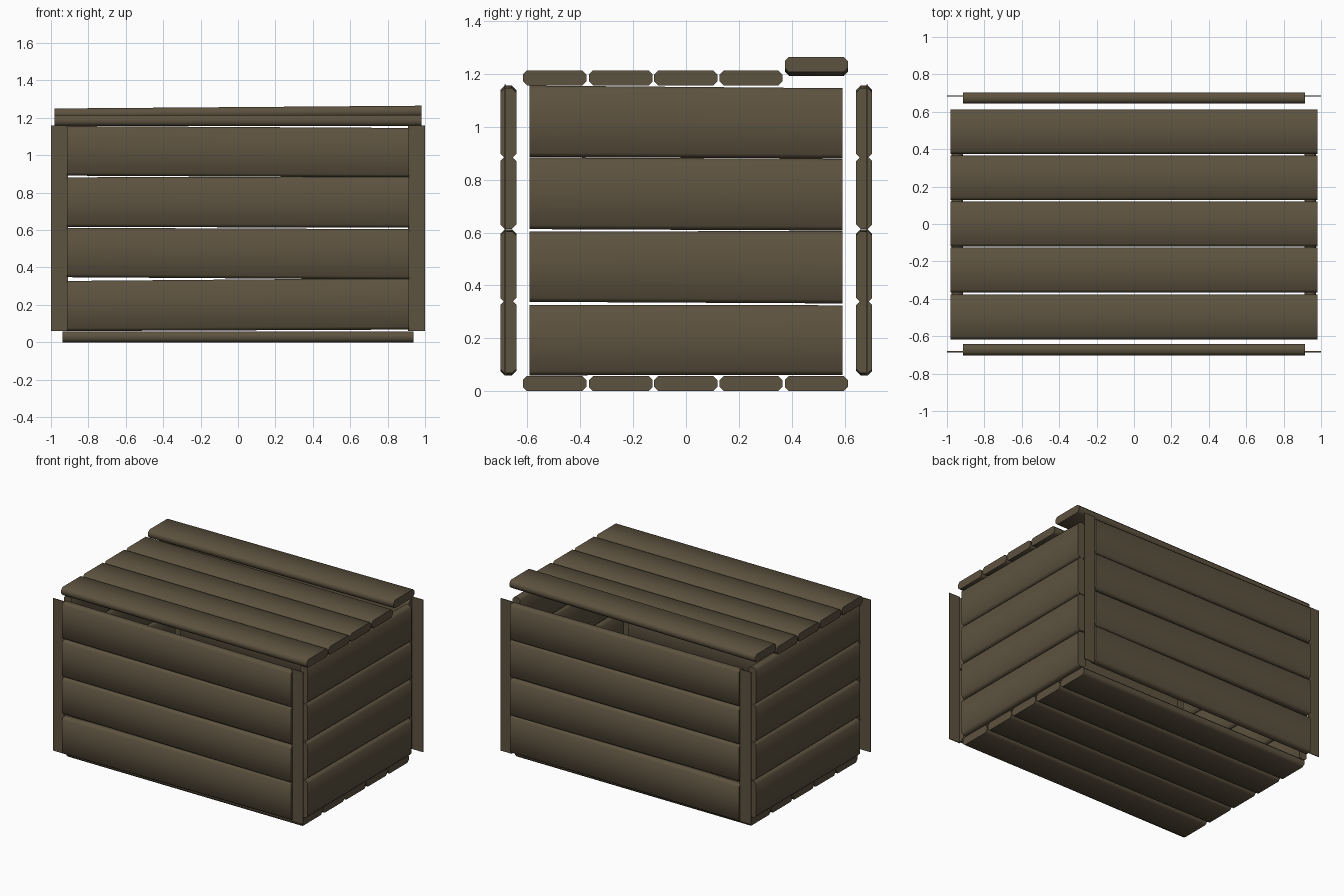
import bpy, bmesh, math

if "Cube" in bpy.data.objects:
    bpy.data.objects.remove(bpy.data.objects["Cube"])

wood = bpy.data.materials.new("weathered_brown_wood")
wood.diffuse_color = (0.108, 0.084, 0.050, 1)
wood.use_nodes = True
wood.node_tree.nodes["Principled BSDF"].inputs["Base Color"].default_value = wood.diffuse_color

# Mapping of (along length, across width, through thickness) to x, y, z
FRONT = lambda l, u, w: (l, w, u)
SIDE = lambda l, u, w: (w, l, u)
FLAT = lambda l, u, w: (l, u, w)


def plank(name, place, half, start, end, thick, thick_end=None, c=0.016):
    """Board with chamfered long edges; start/end give its width range at each end."""
    bm = bmesh.new()
    rings = []
    for l, (u0, u1), (w0, w1) in ((-half, start, thick), (half, end, thick_end or thick)):
        pts = [(u0 + c, w0), (u1 - c, w0), (u1, w0 + c), (u1, w1 - c),
               (u1 - c, w1), (u0 + c, w1), (u0, w1 - c), (u0, w0 + c)]
        rings.append([bm.verts.new(place(l, u, w)) for u, w in pts])
    a, b = rings
    bm.faces.new(a)
    bm.faces.new(b[::-1])
    for i in range(8):
        j = (i + 1) % 8
        bm.faces.new((a[j], a[i], b[i], b[j]))
    finish(name, bm, True)


def finish(name, bm, smooth=False):
    bmesh.ops.recalc_face_normals(bm, faces=bm.faces)
    me = bpy.data.meshes.new(name)
    bm.to_mesh(me)
    bm.free()
    me.materials.append(wood)
    ob = bpy.data.objects.new(name, me)
    bpy.context.collection.objects.link(ob)
    if smooth:
        bpy.ops.object.select_all(action='DESELECT')
        ob.select_set(True)
        bpy.context.view_layer.objects.active = ob
        bpy.ops.object.shade_smooth_by_angle(angle=math.radians(50))


# Long walls, slightly crooked boards
long_rows = [((.060, .328), (.068, .343)), ((.348, .612), (.336, .605)),
             ((.616, .882), (.614, .887)), ((.891, 1.156), (.882, 1.146))]
for i, (s, e) in enumerate(long_rows):
    plank(f"front_plank_{i}", FRONT, .915, s, e, (-.702, -.642))
    plank(f"back_plank_{i}", FRONT, .915, s, e, (.644, .704))

# Short walls
short_rows = [((.060, .327), (.062, .325)), ((.338, .604), (.332, .606)),
              ((.613, .884), (.608, .879)), ((.886, 1.156), (.880, 1.146))]
for i, (s, e) in enumerate(short_rows):
    plank(f"right_plank_{i}", SIDE, .592, s, e, (.912, .972))
    plank(f"left_plank_{i}", SIDE, .592, s, e, (-.975, -.915))

# Floor and lid boards; the rearmost lid board sits loose and raised
ys = [(-.617, -.377), (-.367, -.126), (-.121, .119), (.127, .365), (.374, .612)]
for i, y in enumerate(ys):
    plank(f"floor_plank_{i}", FLAT, .938, y, y, (.0, .058))
    if i < 4:
        plank(f"lid_plank_{i}", FLAT, .982, y, y, (1.156, 1.214))
    else:
        plank("loose_lid_plank", FLAT, .982, y, y, (1.192, 1.250), (1.207, 1.265))

# Thin corner strips
for sx, xn in ((-1, "left"), (1, "right")):
    for y, yn in ((-.683, "front"), (.685, "back")):
        bm = bmesh.new()
        bmesh.ops.create_cube(bm, size=1)
        for v in bm.verts:
            v.co = (sx * .955 + v.co.x * .09, y + v.co.y * .006, .61 + v.co.z * 1.1)
        finish(f"{yn}_{xn}_corner_strip", bm)
